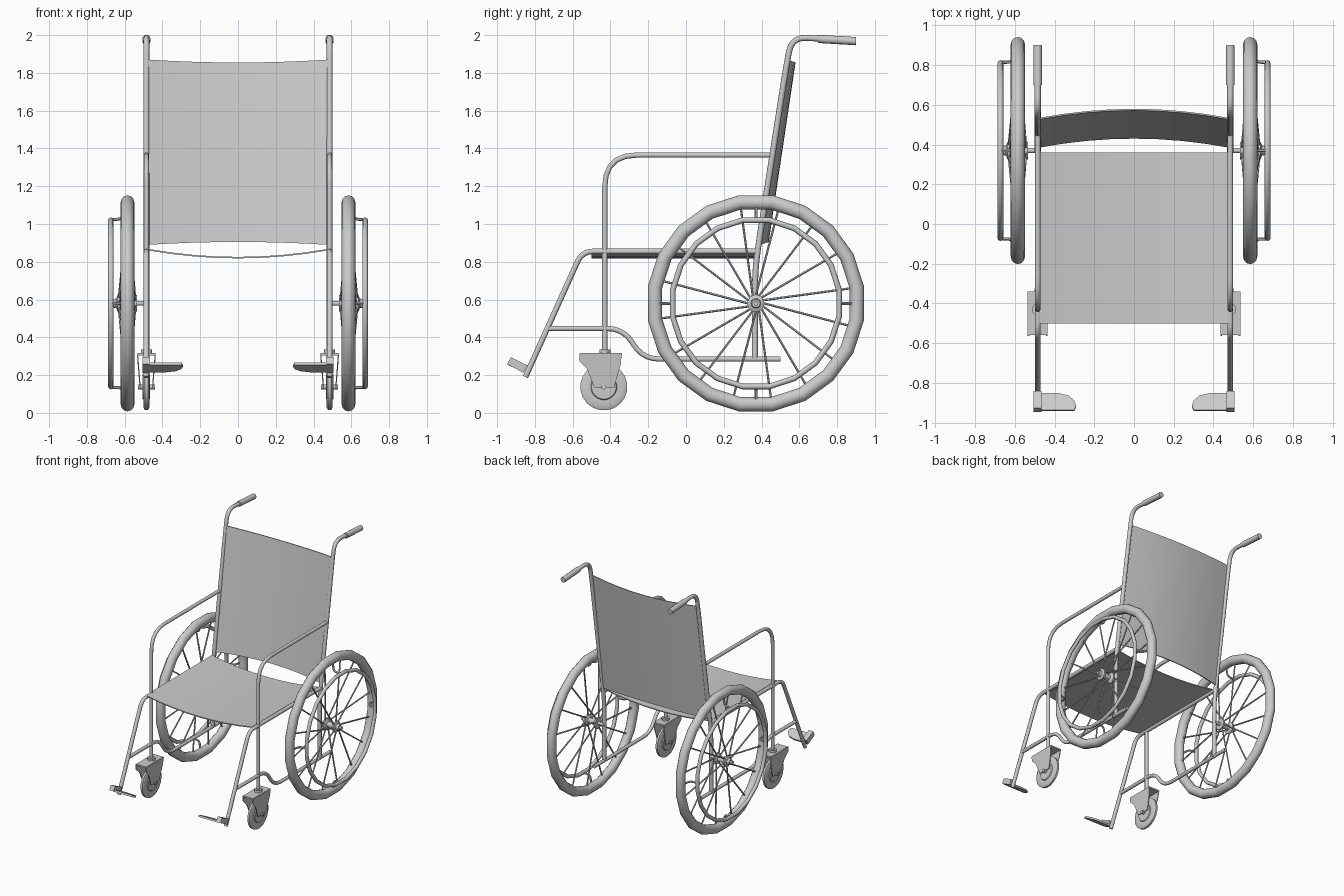
import bpy, bmesh, math
from mathutils import Vector, Matrix

cube = bpy.data.objects.get("Cube")
if cube:
    bpy.data.objects.remove(cube, do_unlink=True)

grey = bpy.data.materials.new("light grey")
grey.use_nodes = True
grey.diffuse_color = (0.6, 0.6, 0.6, 1)
grey.node_tree.nodes["Principled BSDF"].inputs["Base Color"].default_value = (0.6, 0.6, 0.6, 1)


def finish(name, bm, angle=40):
    bmesh.ops.recalc_face_normals(bm, faces=bm.faces)
    mesh = bpy.data.meshes.new(name)
    bm.to_mesh(mesh)
    bm.free()
    mesh.materials.append(grey)
    obj = bpy.data.objects.new(name, mesh)
    bpy.context.collection.objects.link(obj)
    bpy.ops.object.select_all(action="DESELECT")
    obj.select_set(True)
    bpy.context.view_layer.objects.active = obj
    bpy.ops.object.shade_smooth_by_angle(angle=math.radians(angle))
    return obj


def rounded(points, bend):
    """Round the inner corners of a path."""
    pts = [Vector(p) for p in points]
    out = [pts[0]]
    for a, b, c in zip(pts, pts[1:], pts[2:]):
        p = b + (a - b).normalized() * min(bend, (a - b).length * 0.49)
        q = b + (c - b).normalized() * min(bend, (c - b).length * 0.49)
        for i in range(6):
            t = i / 5
            out.append(p * (1 - t) ** 2 + b * 2 * t * (1 - t) + q * t * t)
    return out + [pts[-1]]


def sweep(bm, path, radius, sides=10):
    """Capped tube along a path that lies in one plane."""
    rings = []
    first = (path[1] - path[0]).normalized()
    side = first.orthogonal().normalized()
    for i, p in enumerate(path):
        d = (path[min(i + 1, len(path) - 1)] - path[max(i - 1, 0)]).normalized()
        side = (side - d * side.dot(d)).normalized()
        up = d.cross(side)
        rings.append([bm.verts.new(p + radius * (side * math.cos(a) + up * math.sin(a)))
                      for a in (math.tau * k / sides for k in range(sides))])
    for r, q in zip(rings, rings[1:]):
        for k in range(sides):
            j = (k + 1) % sides
            bm.faces.new((r[k], r[j], q[j], q[k]))
    bm.faces.new(rings[0])
    bm.faces.new(rings[-1])


def tube(name, x, yz, radius, bend=0.1):
    bm = bmesh.new()
    sweep(bm, rounded([(x, y, z) for y, z in yz], bend), radius)
    return finish(name, bm)


def lathe(bm, profile, centre, steps, closed=False):
    """Spin (x, radius) points round an x axis."""
    cy, cz = centre
    rings = []
    for i in range(steps):
        a = math.tau * (i + 0.5) / steps + math.pi / 2
        rings.append([bm.verts.new((x, cy + r * math.cos(a), cz + r * math.sin(a))) for x, r in profile])
    n = len(profile)
    for i in range(steps):
        r, q = rings[i], rings[(i + 1) % steps]
        for k in range(n if closed else n - 1):
            j = (k + 1) % n
            bm.faces.new((r[k], r[j], q[j], q[k]))
    if not closed:
        bm.faces.new([r[0] for r in rings])
        bm.faces.new([r[-1] for r in rings])


def ring_section(x, radius, half_w, half_r, n=10):
    return [(x + half_w * math.cos(math.tau * k / n), radius + half_r * math.sin(math.tau * k / n))
            for k in range(n)]


def prism(bm, outline, offset):
    """Extrude a flat outline by an offset."""
    a = [bm.verts.new(p) for p in outline]
    b = [bm.verts.new(Vector(p) + Vector(offset)) for p in outline]
    bm.faces.new(a)
    bm.faces.new(b)
    for k in range(len(a)):
        j = (k + 1) % len(a)
        bm.faces.new((a[k], a[j], b[j], b[k]))


def sling(name, point, offset):
    """Thin fabric panel that sags between its two sides."""
    bm = bmesh.new()
    cols = []
    for i in range(9):
        u = i / 4 - 1
        cols.append([bm.verts.new(Vector(point(u, v)) + Vector(offset) * k)
                     for v, k in ((0, 0), (1, 0), (1, 1), (0, 1))])
    for r, q in zip(cols, cols[1:]):
        for k in range(4):
            j = (k + 1) % 4
            bm.faces.new((r[k], r[j], q[j], q[k]))
    bm.faces.new(cols[0])
    bm.faces.new(cols[-1])
    finish(name, bm)


# Fabric seat and backrest
sling("seat", lambda u, v: (0.475 * u, -0.5 + 0.86 * v, 0.818 + 0.042 * u * u), (0, 0, 0.008))
sling("backrest", lambda u, v: (0.475 * u, 0.43 + 0.142 * v - 0.045 * u * u,
                                0.905 + 0.95 * v + (v - 0.5) * 0.03 * u * u), (0, 0.008, 0))

HUB = (0.37, 0.58)
X = 0.485
for s, label in ((1, "left"), (-1, "right")):
    x = s * X

    # Frame tubes
    tube(label + "_back_post", x, [(0.365, 0.28), (0.365, 0.75), (0.388, 0.92), (0.53, 1.83),
                                   (0.56, 1.99), (0.72, 1.98), (0.89, 1.97)], 0.016, 0.12)
    tube(label + "_hand_grip", x, [(0.7, 1.98), (0.9, 1.968)], 0.022)
    tube(label + "_seat_and_leg_rail", x, [(0.38, 0.855), (-0.55, 0.855), (-0.85, 0.19)], 0.015, 0.06)
    tube(label + "_lower_rail", x, [(-0.73, 0.447), (-0.33, 0.447), (-0.23, 0.285), (0.5, 0.285)], 0.014, 0.09)
    tube(label + "_armrest", x, [(0.445, 1.365), (-0.43, 1.365), (-0.43, 0.33)], 0.014, 0.17)

    # Big wheel
    bm = bmesh.new()
    lathe(bm, ring_section(s * 0.585, 0.541, 0.036, 0.038, 12), HUB, 20, True)
    finish(label + "_tyre", bm, 50)
    bm = bmesh.new()
    lathe(bm, ring_section(s * 0.673, 0.446, 0.015, 0.015, 8), HUB, 20, True)
    finish(label + "_push_rim", bm, 50)

    def polar(px, r, a):
        return Vector((s * px, HUB[0] + r * math.cos(a), HUB[1] + r * math.sin(a)))

    bm = bmesh.new()
    for k in range(4):
        a = math.tau * k / 4
        sweep(bm, rounded([polar(0.6, 0.52, a), polar(0.61, 0.445, a), polar(0.673, 0.445, a)], 0.03), 0.008, 6)
    finish(label + "_push_rim_brackets", bm)

    bm = bmesh.new()
    for k in range(16):
        a = math.tau * (k + 0.4) / 16
        sweep(bm, [polar(0.63 if k % 2 else 0.545, 0.035, a + 0.3), polar(0.585, 0.51, a)], 0.006, 6)
    finish(label + "_spokes", bm)

    bm = bmesh.new()
    hub = [(0.48, 0.013), (0.535, 0.013), (0.535, 0.045), (0.548, 0.045), (0.56, 0.022), (0.615, 0.022),
           (0.625, 0.045), (0.638, 0.045), (0.645, 0.026), (0.665, 0.022), (0.665, 0.012), (0.685, 0.012)]
    lathe(bm, [(s * a, r) for a, r in hub], HUB, 16)
    finish(label + "_hub", bm)

    # Front caster
    centre = (-0.435, 0.138)
    bm = bmesh.new()
    tread = [(-0.02, 0.03), (-0.02, 0.065), (-0.013, 0.07), (-0.016, 0.11), (-0.008, 0.125),
             (0.008, 0.125), (0.016, 0.11), (0.013, 0.07), (0.02, 0.065), (0.02, 0.03)]
    lathe(bm, [(x + a, r) for a, r in tread], centre, 20)
    lathe(bm, [(x - 0.045, 0.014), (x + 0.045, 0.014)], centre, 10)
    finish(label + "_caster_wheel", bm)

    bm = bmesh.new()
    plate = [(-0.565, 0.315), (-0.34, 0.315), (-0.345, 0.26), (-0.38, 0.135),
             (-0.485, 0.135), (-0.525, 0.235), (-0.565, 0.275)]
    for t in (-1, 1):
        prism(bm, [(x + t * (0.03 + 0.08 * (z - 0.135)), y, z) for y, z in plate], (t * 0.006, 0, 0))
    prism(bm, [(x - 0.045, -0.56, 0.305), (x + 0.045, -0.56, 0.305),
               (x + 0.045, -0.34, 0.305), (x - 0.045, -0.34, 0.305)], (0, 0, 0.012))
    sweep(bm, [Vector((x, -0.43, 0.31)), Vector((x, -0.43, 0.335))], 0.03, 12)
    finish(label + "_caster_fork", bm, 30)

    # Footplate and its clamp
    bm = bmesh.new()
    clamp = [(-0.947, 0.258), (-0.927, 0.295), (-0.84, 0.252), (-0.86, 0.212)]
    prism(bm, [(x - 0.02, y, z) for y, z in clamp], (0.04, 0, 0))
    finish(label + "_footplate_clamp", bm, 30)
    bm = bmesh.new()
    pad = [(0.475, -0.942), (0.3, -0.942), (0.292, -0.92), (0.3, -0.895), (0.33, -0.87), (0.38, -0.858), (0.475, -0.858)]
    prism(bm, [(s * a, y, 0.215 - 0.45 * (y + 0.858)) for a, y in pad], (0, 0.006, 0.013))
    finish(label + "_footplate", bm, 30)
